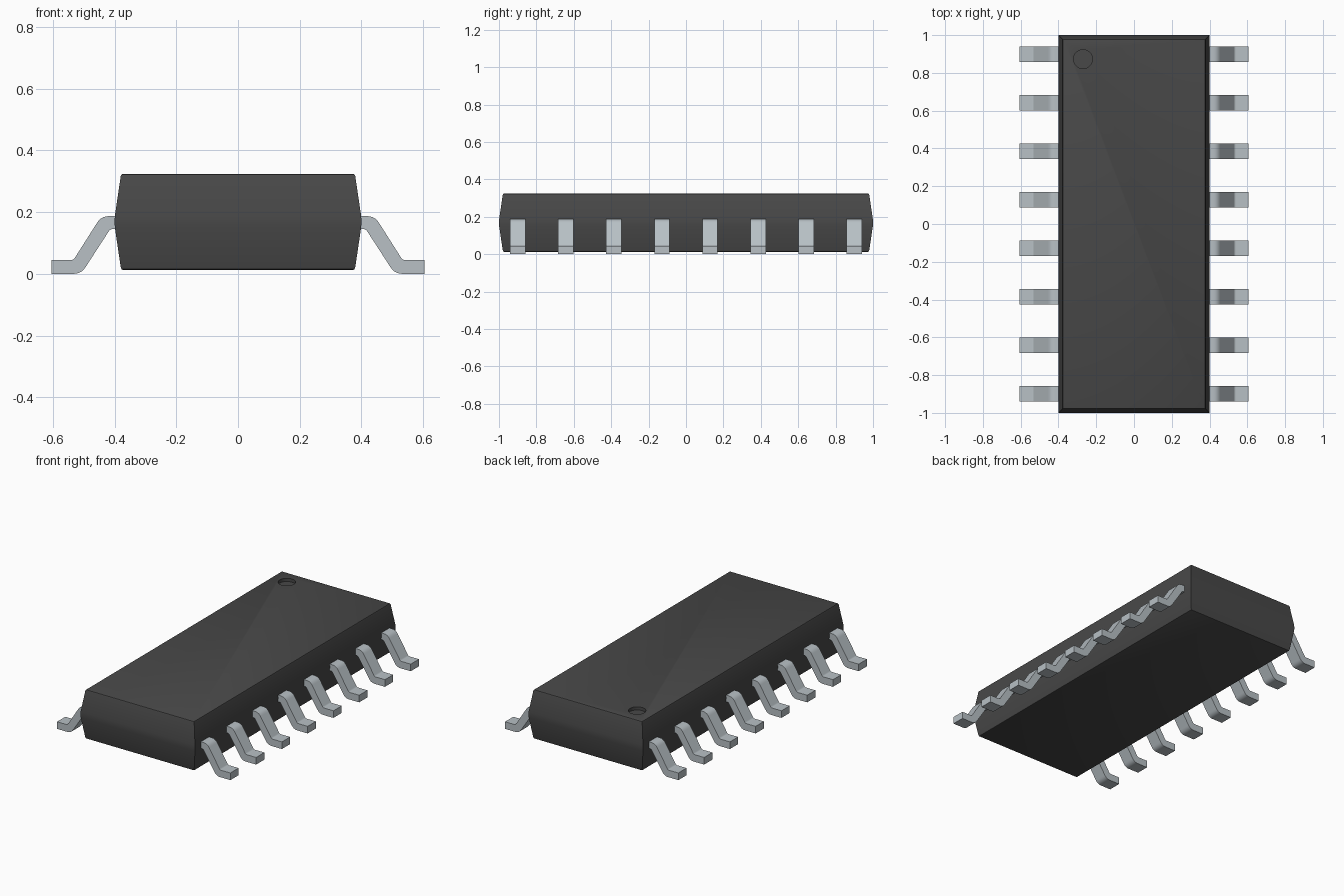
import bpy, bmesh, math
from mathutils import Vector

cube = bpy.data.objects.get("Cube")
if cube:
    bpy.data.objects.remove(cube)


def material(name, color):
    m = bpy.data.materials.new(name)
    m.use_nodes = True
    m.diffuse_color = color
    bsdf = next(n for n in m.node_tree.nodes if n.type == 'BSDF_PRINCIPLED')
    bsdf.inputs["Base Color"].default_value = color
    return m


black = material("black plastic", (0.065, 0.065, 0.065, 1))
silver = material("silver metal", (0.48, 0.53, 0.56, 1))


def make_object(name, bm, mat):
    bmesh.ops.recalc_face_normals(bm, faces=bm.faces)
    mesh = bpy.data.meshes.new(name)
    bm.to_mesh(mesh)
    bm.free()
    mesh.materials.append(mat)
    ob = bpy.data.objects.new(name, mesh)
    bpy.context.collection.objects.link(ob)
    return ob


def smooth(ob):
    bpy.ops.object.select_all(action='DESELECT')
    ob.select_set(True)
    bpy.context.view_layer.objects.active = ob
    bpy.ops.object.shade_smooth_by_angle(angle=math.radians(32))


# Package body: stacked rectangles, widest at the waist
SECTIONS = [(0.013, 0.027), (0.015, 0.023), (0.022, 0.020), (0.150, 0.001),
            (0.169, 0.0), (0.188, 0.001), (0.316, 0.020), (0.322, 0.023), (0.324, 0.027)]
bm = bmesh.new()
rings = []
for z, inset in SECTIONS:
    x, y = 0.4 - inset, 1.0 - inset
    rings.append([bm.verts.new((sx * x, sy * y, z))
                  for sx, sy in ((-1, -1), (1, -1), (1, 1), (-1, 1))])
for low, high in zip(rings, rings[1:]):
    for i in range(4):
        j = (i + 1) % 4
        bm.faces.new((low[i], low[j], high[j], high[i]))
bm.faces.new(rings[0])
bm.faces.new(rings[-1])
body = make_object("package_body", bm, black)

# Round recess marking the first pin
bm = bmesh.new()
bmesh.ops.create_cone(bm, cap_ends=True, segments=48, radius1=0.05, radius2=0.05, depth=0.1)
bmesh.ops.translate(bm, verts=bm.verts, vec=(-0.27, 0.873, 0.354))
cutter = make_object("marker_cutter", bm, black)
cutter.hide_render = True
cutter.hide_viewport = True
cut = body.modifiers.new("marker recess", 'BOOLEAN')
cut.operation = 'DIFFERENCE'
cut.solver = 'EXACT'
cut.object = cutter
bpy.context.view_layer.objects.active = body
bpy.ops.object.modifier_apply(modifier=cut.name)
bpy.data.objects.remove(cutter)
smooth(body)

# Bent lead outline: (x, z, corner radius)
OUTLINE = [(0.38, 0.187, 0), (0.443, 0.187, 0.025), (0.533, 0.045, 0.008),
           (0.605, 0.045, 0), (0.605, 0, 0), (0.508, 0, 0.025),
           (0.414, 0.145, 0.008), (0.38, 0.145, 0)]


def rounded(outline, steps=5):
    points = []
    for i, (x, z, reach) in enumerate(outline):
        p = Vector((x, z))
        if not reach:
            points.append(p)
            continue
        before = Vector(outline[i - 1][:2])
        after = Vector(outline[(i + 1) % len(outline)][:2])
        a = p + (before - p).normalized() * reach
        b = p + (after - p).normalized() * reach
        for k in range(steps + 1):
            t = k / steps
            points.append(a * (1 - t) ** 2 + p * 2 * t * (1 - t) + b * t ** 2)
    return points


def lead(name, side, y, width=0.082):
    bm = bmesh.new()
    face = bm.faces.new([bm.verts.new((side * p.x, y - width / 2, p.y))
                         for p in rounded(OUTLINE)])
    ext = bmesh.ops.extrude_face_region(bm, geom=[face])
    moved = [v for v in ext["geom"] if isinstance(v, bmesh.types.BMVert)]
    bmesh.ops.translate(bm, verts=moved, vec=(0, width, 0))
    smooth(make_object(name, bm, silver))


# Eight leads along each long side
PITCH = 0.257
for side, label in ((1, "left"), (-1, "right")):
    for n in range(8):
        lead(f"{label}_lead_{n + 1}", side, (n - 3.5) * PITCH)
